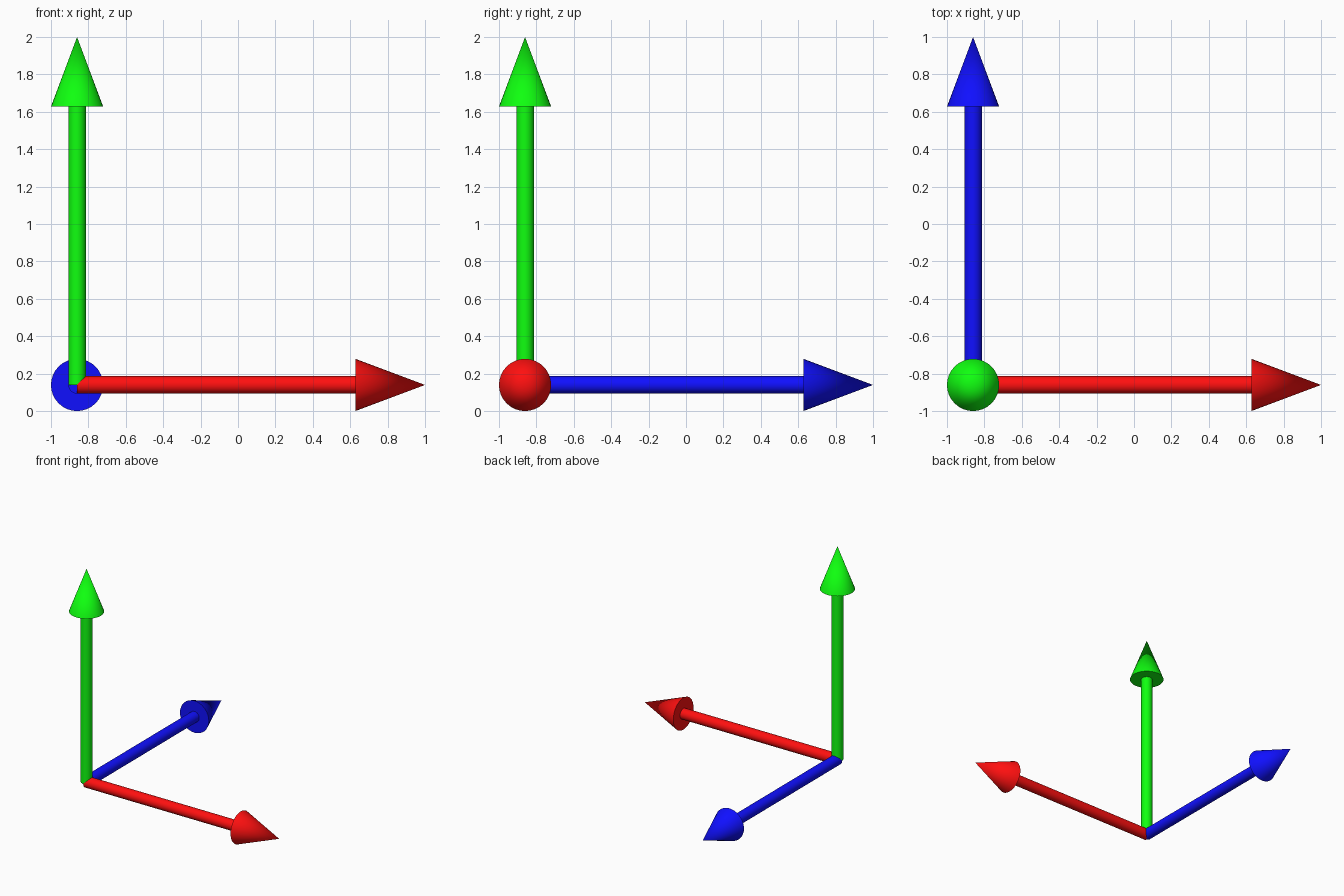
import bpy, math
from mathutils import Vector

if "Cube" in bpy.data.objects:
    bpy.data.objects.remove(bpy.data.objects["Cube"])

L = 1.8605             # arrow length
R_SHAFT, R_TIP = 0.0465, 0.1395
TIP = 0.2 * L          # arrowhead length
ORIGIN = Vector((R_TIP - 1, R_TIP - 1, R_TIP))


def finish(obj, name, mat):
    obj.name = name
    obj.data.materials.append(mat)
    bpy.ops.object.shade_smooth_by_angle(angle=math.radians(30))


def arrow(name, direction, rot, color):
    mat = bpy.data.materials.new(name + "_color")
    mat.diffuse_color = (*color, 1)
    mat.use_nodes = True
    mat.node_tree.nodes["Principled BSDF"].inputs["Base Color"].default_value = mat.diffuse_color
    d = Vector(direction)
    # shaft starts at the shared origin
    shaft = L - TIP
    bpy.ops.mesh.primitive_cylinder_add(vertices=32, radius=R_SHAFT, depth=shaft,
                                        location=ORIGIN + d * shaft / 2, rotation=rot)
    finish(bpy.context.object, name + "_shaft", mat)
    # pointed head
    bpy.ops.mesh.primitive_cone_add(vertices=32, radius1=R_TIP, radius2=0, depth=TIP,
                                    location=ORIGIN + d * (L - TIP / 2), rotation=rot)
    finish(bpy.context.object, name + "_head", mat)


Q = math.pi / 2
arrow("right_arrow", (1, 0, 0), (0, Q, 0), (1, 0.005, 0.005))
arrow("back_arrow", (0, 1, 0), (-Q, 0, 0), (0.005, 0.005, 1))
arrow("up_arrow", (0, 0, 1), (0, 0, 0), (0.005, 1, 0.005))
